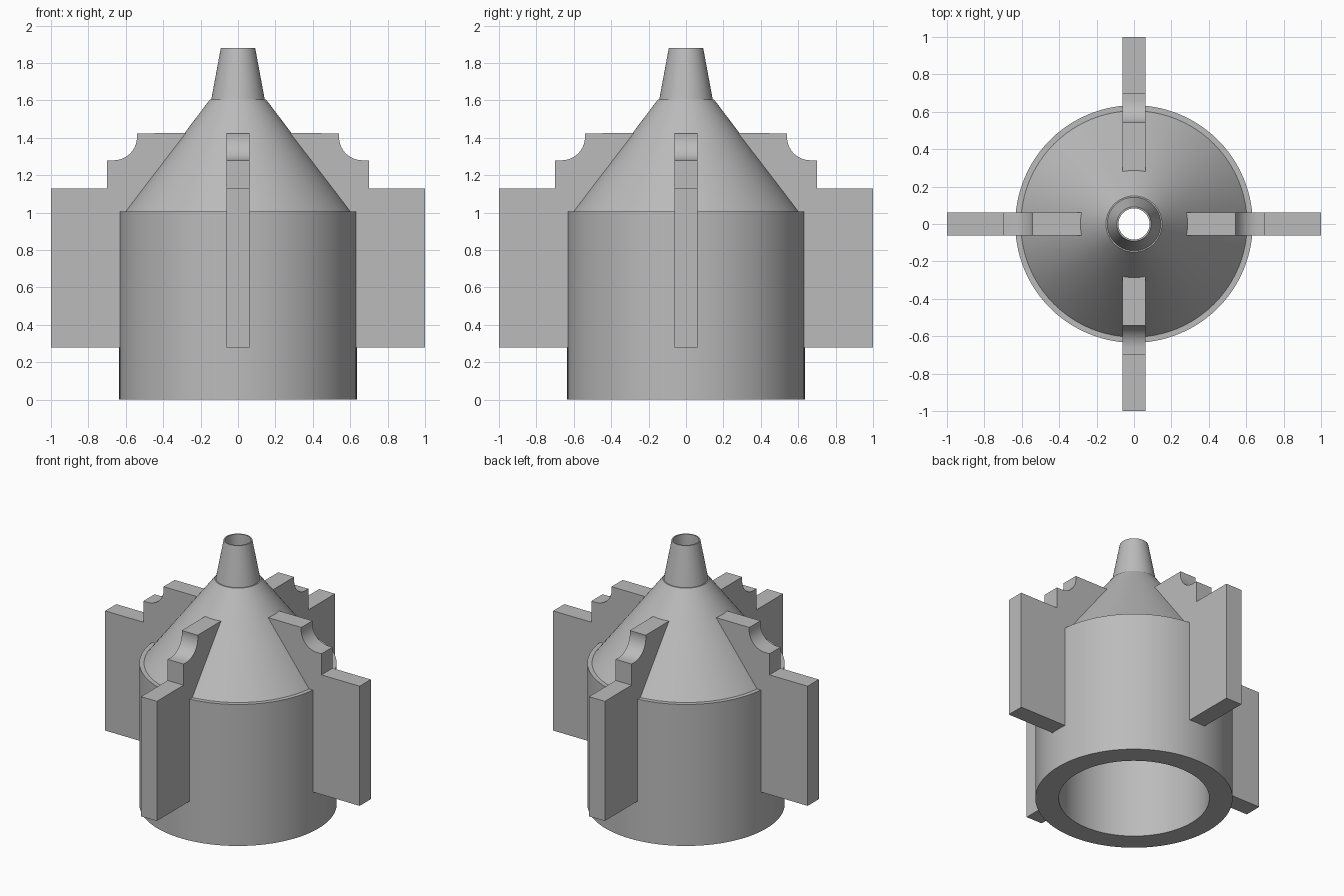
import bpy
import bmesh
import math

default_cube = bpy.data.objects.get("Cube")
if default_cube:
    bpy.data.objects.remove(default_cube, do_unlink=True)

# One plain grey for the whole model
grey = bpy.data.materials.new("plain_grey")
grey.use_nodes = True
colour = (0.5, 0.5, 0.5, 1)
grey.diffuse_color = colour
grey.node_tree.nodes["Principled BSDF"].inputs["Base Color"].default_value = colour


def make_object(name, bm):
    bmesh.ops.recalc_face_normals(bm, faces=bm.faces[:])
    mesh = bpy.data.meshes.new(name)
    bm.to_mesh(mesh)
    bm.free()
    mesh.materials.append(grey)
    obj = bpy.data.objects.new(name, mesh)
    bpy.context.collection.objects.link(obj)
    bpy.ops.object.select_all(action="DESELECT")
    bpy.context.view_layer.objects.active = obj
    obj.select_set(True)
    bpy.ops.object.shade_smooth_by_angle(angle=math.radians(25))
    return obj


def lathe(name, profile, sides=96):
    """Revolve a closed (radius, height) profile around z."""
    bm = bmesh.new()
    verts = [bm.verts.new((r, 0, z)) for r, z in profile]
    edges = [bm.edges.new((v, verts[i - 1])) for i, v in enumerate(verts)]
    bmesh.ops.spin(bm, geom=verts + edges, cent=(0, 0, 0), axis=(0, 0, 1),
                   angle=math.tau, steps=sides, use_merge=True)
    bmesh.ops.remove_doubles(bm, verts=bm.verts[:], dist=0.0001)
    return make_object(name, bm)


def fin(name, outline, half_width, angle):
    """Extrude a (radius, height) outline and turn it around z."""
    bm = bmesh.new()
    face = bm.faces.new([bm.verts.new((r, -half_width, z)) for r, z in outline])
    moved = bmesh.ops.extrude_face_region(bm, geom=[face])["geom"]
    bmesh.ops.translate(bm, vec=(0, 2 * half_width, 0),
                        verts=[g for g in moved if isinstance(g, bmesh.types.BMVert)])
    obj = make_object(name, bm)
    obj.rotation_euler.z = angle
    return obj


# Hollow shell: straight wall, ledge, cone, tapered neck, then the bore
lathe("hollow_body", [
    (0.635, 0), (0.635, 1.005), (0.605, 1.005), (0.15, 1.605), (0.143, 1.605),
    (0.092, 1.88), (0.083, 1.88), (0.083, 1.6), (0.485, 1.0), (0.485, 0)])

# Fin outline with a scooped shoulder, its inner edge buried in the shell
scoop = [(0.665 + 0.125 * math.cos(a), 1.405 + 0.125 * math.sin(a))
         for a in (math.radians(270 - 99 * i / 14) for i in range(15))]
outline = [(0.58, 0.28), (1, 0.28), (1, 1.13), (0.7, 1.13), (0.7, 1.28),
           *scoop, (0.25, 1.425), (0.57, 1.0)]

for i, side in enumerate(("left", "back", "right", "front")):
    fin(side + "_fin", outline, 0.0625, i * math.pi / 2)
